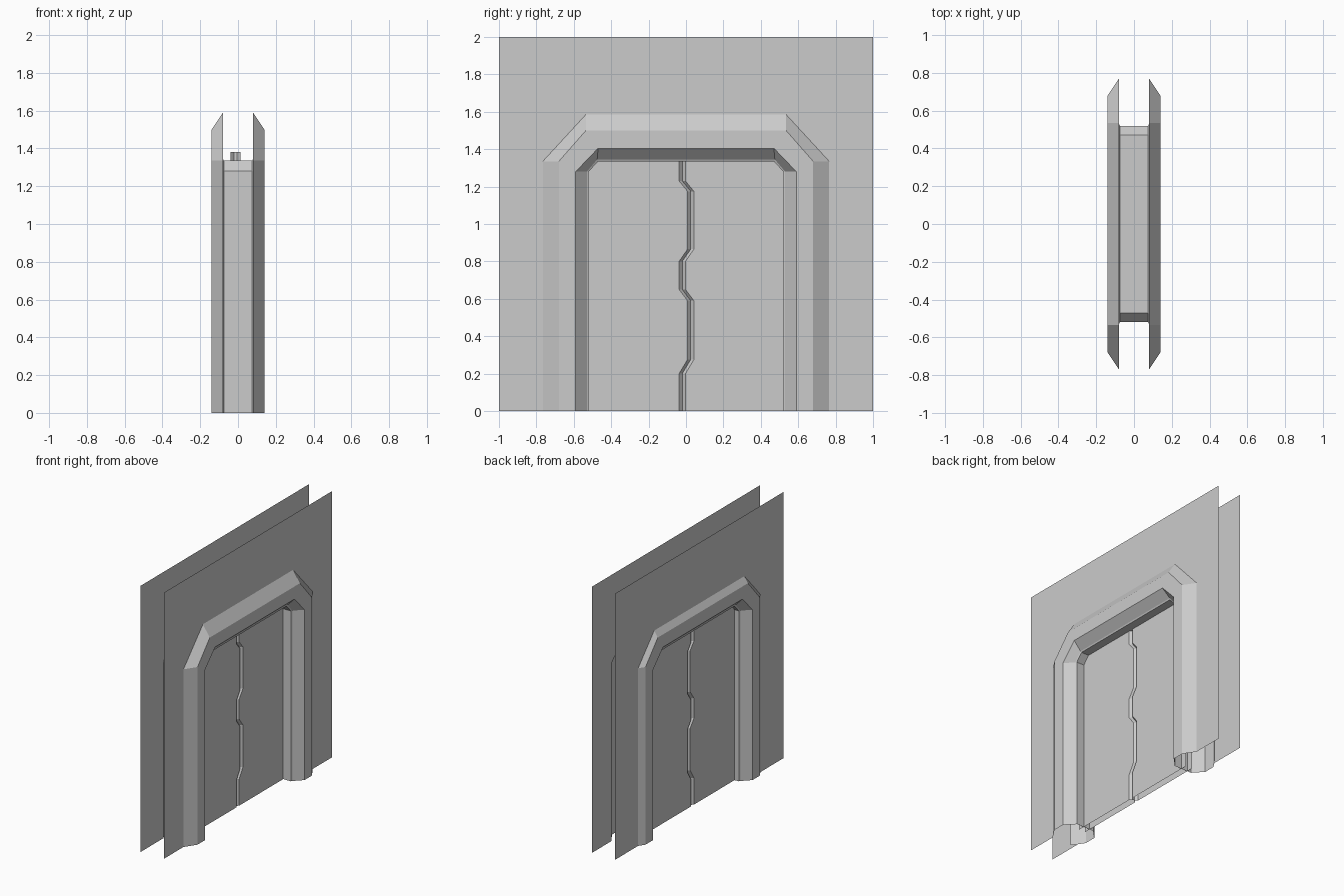
import bpy

if "Cube" in bpy.data.objects:
    bpy.data.objects.remove(bpy.data.objects["Cube"])


def make_object(name, verts, faces):
    mesh = bpy.data.meshes.new(name)
    mesh.from_pydata(verts, [], faces)
    mesh.update()
    obj = bpy.data.objects.new(name, mesh)
    bpy.context.collection.objects.link(obj)
    return obj


def arch(side, shoulder, top_y, top_z):
    """Chamfered doorway outline in y/z, from the +y foot over to the -y foot."""
    half = [(side, 0), (side, shoulder), (top_y, top_z)]
    return half + [(-y, z) for y, z in reversed(half)]


def loft(name, rings, flip=False):
    """Skin a sheet across a list of equal-length point rows."""
    n = len(rings[0])
    faces = []
    for i in range(len(rings) - 1):
        for j in range(n - 1):
            a, b = i * n + j, (i + 1) * n + j
            f = (a, a + 1, b + 1, b)
            faces.append(f[::-1] if flip else f)
    return make_object(name, [p for r in rings for p in r], faces)


def at_x(x, outline):
    return [(x, y, z) for y, z in outline]


RIM_X, FACE_X, LINING_X = 0.08, 0.14, 0.075
outer = arch(0.77, 1.335, 0.535, 1.59)
face_outer = arch(0.68, 1.335, 0.535, 1.50)
face_inner = arch(0.59, 1.28, 0.47, 1.405)
mouth = arch(0.53, 1.28, 0.475, 1.345)
throat = arch(0.52, 1.28, 0.47, 1.335)

for side, s, wall_x in (("right", 1, 0.083), ("left", -1, 0.11)):
    # Thin wall sheet, cut out where it meets the sloping side of the surround
    t = (wall_x - RIM_X) / (FACE_X - RIM_X)
    hole = [(a[0] + (b[0] - a[0]) * t, a[1] + (b[1] - a[1]) * t)
            for a, b in zip(outer, face_outer)]
    wall = [(1, 0), (1, 2), (-1, 2), (-1, 0)] + hole[::-1]
    order = list(range(len(wall)))
    make_object("wall_" + side, at_x(s * wall_x, wall), [order if s > 0 else order[::-1]])
    # Raised, bevelled door surround
    rows = [(RIM_X, outer), (FACE_X, face_outer), (FACE_X, face_inner), (RIM_X, mouth)]
    loft("door_surround_" + side, [at_x(s * x, o) for x, o in rows], flip=s < 0)

# Lining of the passage between the two surrounds
loft("passage_lining", [at_x(RIM_X, mouth), at_x(LINING_X, throat),
                        at_x(-LINING_X, throat), at_x(-RIM_X, mouth)])

# Two door leaves meeting at a zigzag seam with a V groove on both faces
seam = [(-0.02, 0), (-0.02, 0.20), (0.025, 0.275), (0.025, 0.59), (-0.02, 0.65),
        (-0.02, 0.80), (0.025, 0.865), (0.025, 1.175), (-0.02, 1.23), (-0.02, 1.38)]
FRONT, BACK, DEPTH, GROOVE = 0.012, -0.04, 0.018, 0.017
for name, s in (("door_leaf_front", -1), ("door_leaf_back", 1)):
    def edge(x, offset):
        return [(x, y + s * offset, z) for y, z in seam]

    def far(x):
        return [(x, s * 0.57, z) for _, z in seam]

    loft(name, [far(FRONT), edge(FRONT, GROOVE), edge(FRONT - DEPTH, 0),
                edge(BACK + DEPTH, 0), edge(BACK, GROOVE), far(BACK)], flip=s < 0)
